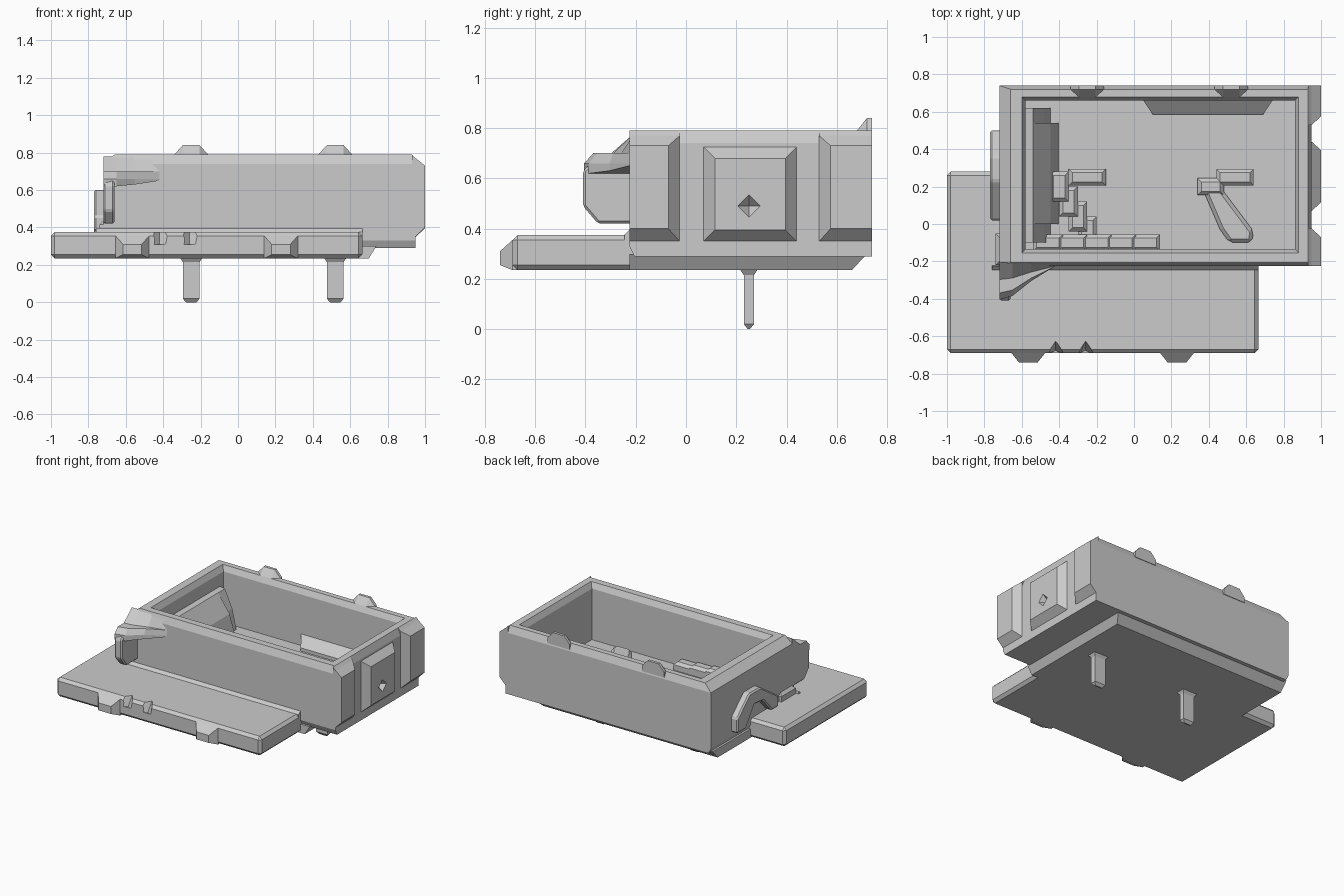
import bpy, bmesh
from math import cos, pi, sin

old = bpy.data.objects.get("Cube")
if old:
    bpy.data.objects.remove(old, do_unlink=True)

grey = bpy.data.materials.new("light_grey")
grey.use_nodes = True
grey.diffuse_color = (.6, .6, .6, 1)
grey.node_tree.nodes["Principled BSDF"].inputs["Base Color"].default_value = grey.diffuse_color

# Shared measures
LEFT, RIGHT, FRONT, BACK = .95, -.72, -.225, .74
BOTTOM, UNDERSIDE, FLOOR, RIM = .235, .29, .375, .79
TRAY_FRONT = -.69
LEG_Y, LEG_HALF = .25, .045
CHAMFER = .02
PROUD = .05


def loft(name, rings):
    """Join equal rings of points into a closed solid."""
    bm = bmesh.new()
    loops = [[bm.verts.new(point) for point in ring] for ring in rings]
    for low, high in zip(loops, loops[1:]):
        for i in range(len(low)):
            bm.faces.new((low[i - 1], low[i], high[i], high[i - 1]))
    bm.faces.new(loops[0])
    bm.faces.new(loops[-1])
    bmesh.ops.recalc_face_normals(bm, faces=bm.faces)
    mesh = bpy.data.meshes.new(name)
    bm.to_mesh(mesh)
    bm.free()
    mesh.materials.append(grey)
    part = bpy.data.objects.new(name, mesh)
    bpy.context.collection.objects.link(part)
    return part


def ring(axis, depth, u0, u1, v0, v1, inset=0):
    """Rectangle across an axis, drawn in by the inset."""
    u0, u1, v0, v1 = u0 + inset, u1 - inset, v0 + inset, v1 - inset
    return place(axis, depth, [(u0, v0), (u1, v0), (u1, v1), (u0, v1)])


def place(axis, depth, outline):
    """Put a flat outline at a depth along an axis."""
    points = [list(point) for point in outline]
    for point in points:
        point.insert(axis, depth)
    return points


def steps(name, axis, bounds, levels):
    """Stack of rectangles given as depth and inset pairs."""
    return loft(name, [ring(axis, depth, *bounds, inset) for depth, inset in levels])


def prism(name, axis, lo, hi, outline, chamfer=0):
    """Extrude an outline along an axis, with optional chamfered edges."""
    part = loft(name, [place(axis, lo, outline), place(axis, hi, outline)])
    if chamfer:
        bevel = part.modifiers.new("chamfer", "BEVEL")
        bevel.width = chamfer
        bevel.segments = 1
    return part


def block(name, x, y, half_x, half_y, height):
    """Block with a chamfered top, standing on the floor level."""
    return steps(name, 2, (x - half_x, x + half_x, y - half_y, y + half_y),
                 [(FLOOR - PROUD, 0), (FLOOR + height - CHAMFER, 0), (FLOOR + height, CHAMFER)])


# Open box with chamfered rim and hollow interior
shell = (RIGHT, LEFT, FRONT, BACK)
hollow = (RIGHT + .12, LEFT - .07, FRONT + .07, BACK - .06)
loft("box", [
    ring(2, UNDERSIDE, RIGHT + CHAMFER, LEFT, FRONT + CHAMFER, BACK), ring(2, UNDERSIDE + .04, *shell),
    ring(2, RIM - .05, *shell), ring(2, RIM, RIGHT + .06, LEFT - CHAMFER, FRONT + CHAMFER, BACK - CHAMFER),
    ring(2, RIM, *hollow), ring(2, RIM - .04, *hollow, CHAMFER), ring(2, FLOOR, *hollow, CHAMFER)])

# Sloped base below the box
loft("base", [ring(2, BOTTOM, RIGHT, .7, FRONT, .66), ring(2, UNDERSIDE + .01, RIGHT, .74, FRONT, .72)])

# Tray wrapping around the front right corner of the box
tray_end, inner_y, inner_x = .665, -.18, -.66
tray = prism("tray", 2, BOTTOM, FLOOR, [
    (-1, TRAY_FRONT), (tray_end, TRAY_FRONT), (tray_end, inner_y),
    (inner_x, inner_y), (inner_x, .28), (-1, .28)], CHAMFER)

# Chips cut from the front edge of the tray
for x in (-.42, -.26):
    wedge = [(x - .06, TRAY_FRONT - CHAMFER), (x + .06, TRAY_FRONT - CHAMFER), (x, TRAY_FRONT + .07)]
    tip = [(x + (u - x) * .6, TRAY_FRONT + (v - TRAY_FRONT) * .2) for u, v in wedge]
    cutter = loft("chip_cutter", [place(2, .31, tip), place(2, FLOOR + .01, wedge)])
    chip = tray.modifiers.new("chip", "BOOLEAN")
    chip.operation = "DIFFERENCE"
    chip.object = cutter
    bpy.context.view_layer.update()
    graph = bpy.context.evaluated_depsgraph_get()
    carved = bpy.data.meshes.new_from_object(tray.evaluated_get(graph))
    tray.modifiers.clear()
    tray.data = carved
    bpy.data.objects.remove(cutter, do_unlink=True)

# Sloped ledge at the foot of the front wall
prism("wall_ledge", 0, RIGHT - .04, tray_end, [
    (FRONT - CHAMFER, .3), (FRONT - CHAMFER, FLOOR), (FRONT, FLOOR + CHAMFER), (FRONT + CHAMFER, .3)])

# Paired knobs on the tray edge
for side, x in (("right", -.565), ("left", .23)):
    loft("tray_knob_" + side, [
        ring(1, TRAY_FRONT + CHAMFER, x - .09, x + .09, BOTTOM, FLOOR),
        ring(1, TRAY_FRONT, x - .09, x + .09, BOTTOM, FLOOR - CHAMFER),
        ring(1, -BACK, x - PROUD, x + PROUD, BOTTOM + CHAMFER, .31)])

# Paired knobs on the back rim, over paired tapered legs
for side, x in (("right", -.25), ("left", .52)):
    foot = [(x - LEG_HALF, BACK - .06), (x + LEG_HALF, BACK - .06), (x + .09, BACK - CHAMFER),
            (x + .09, BACK), (x - .09, BACK), (x - .09, BACK - CHAMFER)]
    crown = [(x + (u - x) * .5 if abs(u - x) > .05 else u, max(v, BACK - CHAMFER)) for u, v in foot]
    loft("rim_knob_" + side, [place(2, RIM - .04, foot), place(2, RIM, foot), place(2, RIM + PROUD, crown)])
    steps("leg_" + side, 2, (x - LEG_HALF, x + LEG_HALF, LEG_Y - CHAMFER, LEG_Y + CHAMFER),
          [(0, CHAMFER * .8), (CHAMFER, 0), (BOTTOM - CHAMFER, 0), (BOTTOM + .01, -CHAMFER)])

# Raised corner pillars on the left end, running up into the rim
low = .35
for name, y0, y1, slope0, slope1 in (("front", FRONT, -.025, 0, LEG_HALF), ("back", .53, BACK, LEG_HALF, 0)):
    loft("end_pillar_" + name, [
        ring(0, LEFT - CHAMFER, y0, y1, low, RIM), ring(0, LEFT, y0, y1, low, RIM - CHAMFER),
        ring(0, 1, y0 + slope0, y1 - slope1, low + PROUD, RIM - .06)])


# Middle panel with a diamond dent
def diamond(x, radius):
    return place(0, x, [(LEG_Y + radius * cos(turn * pi / 2), .49 + radius * sin(turn * pi / 2))
                        for turn in (-1, 0, 1, 2)])


panel = (.07, .44, low, .725)
loft("end_panel", [ring(0, LEFT - .01, *panel), ring(0, LEFT, *panel), ring(0, 1, *panel, LEG_HALF),
                   diamond(1, LEG_HALF), diamond(LEFT, .001)])


# Broken bracket at the front right corner, its sloped top falling away from the rim
def bracket_section(x, reach, under):
    wall, edge = FRONT + CHAMFER, FRONT - reach
    return place(0, x, [(wall, under), (edge, under), (edge, .66), (FRONT - reach * .8, .7),
                        (FRONT - reach * .4, .7), (wall, RIM - .01)])


loft("bracket_arm", [bracket_section(RIGHT, .18, .62), bracket_section(-.65, .16, .62),
                     bracket_section(-.55, .08, .63), bracket_section(-.42, 0, .65)])
prism("bracket_post", 0, RIGHT, inner_x, [
    (-.2, .42), (-.35, .42), (-.41, .49), (-.41, .63), (-.37, .67), (-.2, .67)], .01)
block("corner_strip", RIGHT, -.135, CHAMFER, .085, .06)

# Jagged arch on the right end, made of an outer and an inner line
arch_outer = [(.5, .36), (.5, .47), (.36, .6), (.23, .6), (.02, .46), (.02, .38)]
arch_inner = [(.1, .38), (.2, .49), (.3, .5), (.4, .36)]
prism("end_arch", 0, RIGHT - PROUD, RIGHT + CHAMFER, arch_outer + arch_inner, .01)

# Collapsed slope against the inner right wall, shallower at both ends
for name, reach, start, stop in (("middle", .22, 0, .54), ("front", .17, -.1, 0), ("back", .17, .54, .62)):
    prism("inner_slope_" + name, 1, start, stop, [
        (-.6, .3), (-.6, .66), (-.54, .65), (-.6 + reach * .7, .52), (-.6 + reach, .3)])

# Rubble tumbling from the slope toward the front
for i in range(4):
    block("slope_rubble_%d" % i, -.4 + i * PROUD, .2 - i * .08, PROUD, .08, .12 - i * CHAMFER)
for i in range(5):
    block("front_rubble_%d" % i, -.46 + i * .13, -.1, .08, LEG_HALF, .1 - i * .01)

# Low bars and a slanted ridge on the floor
for side, x in (("right", -.25), ("left", .54)):
    block("floor_bar_" + side, x, LEG_Y, .1, LEG_HALF, PROUD)
block("ridge_head", .41, .2, .07, LEG_HALF, PROUD)
prism("floor_ridge", 2, FLOOR - PROUD, FLOOR + .04, [
    (.37, .18), (.46, .2), (.64, -.04), (.63, -.1), (.51, -.1), (.46, -.03)], CHAMFER)

# Sloped sill along the inner back wall
loft("back_sill", [ring(1, BACK - .08, .05, .74, low, .46), ring(1, BACK - .155, .1, .69, low, .4)])
